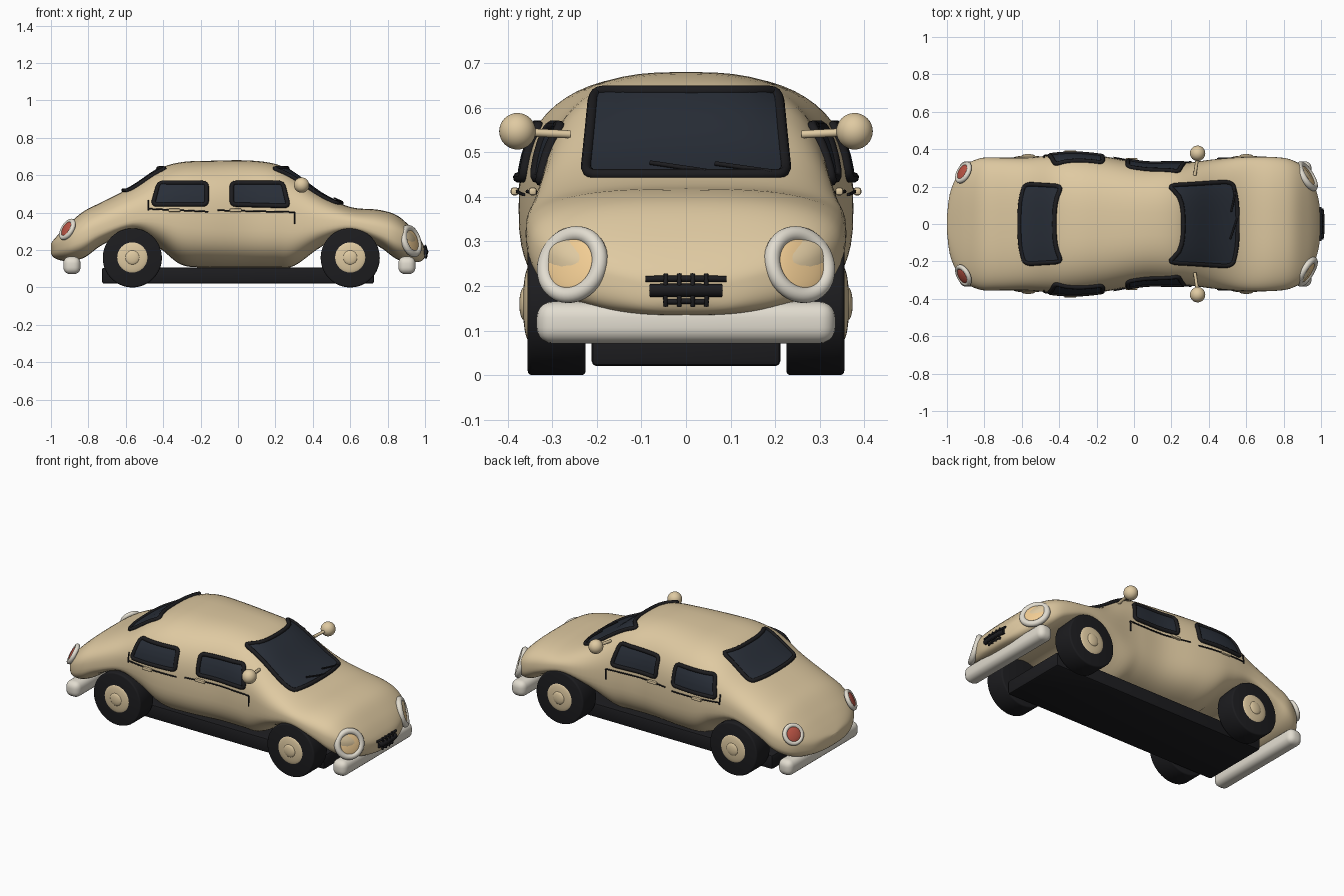
import bpy, math
from mathutils import Vector
from mathutils.bvhtree import BVHTree

if "Cube" in bpy.data.objects:
    bpy.data.objects.remove(bpy.data.objects["Cube"])


def material(name, rgb):
    m = bpy.data.materials.new(name)
    m.diffuse_color = (*rgb, 1)
    m.use_nodes = True
    m.node_tree.nodes["Principled BSDF"].inputs["Base Color"].default_value = m.diffuse_color
    return m


TAN = material("tan_paint", (0.74, 0.59, 0.36))
BLACK = material("black_rubber", (0.012, 0.012, 0.014))
GLASS = material("dark_glass", (0.022, 0.028, 0.04))
CREAM = material("cream_trim", (0.76, 0.72, 0.63))
LAMP = material("amber_lens", (0.9, 0.62, 0.3))
RED = material("red_lens", (0.5, 0.09, 0.06))


def mesh_object(name, verts, faces, mat):
    me = bpy.data.meshes.new(name)
    me.from_pydata(verts, [], faces)
    me.polygons.foreach_set("use_smooth", [True] * len(me.polygons))
    me.materials.append(mat)
    ob = bpy.data.objects.new(name, me)
    bpy.context.collection.objects.link(ob)
    return ob


def finish(name, mat, bevel=0, segments=4):
    ob = bpy.context.object
    ob.name = name
    ob.data.materials.append(mat)
    if bevel:
        bpy.ops.object.transform_apply(location=False, rotation=False, scale=True)
        b = ob.modifiers.new("bevel", 'BEVEL')
        b.width, b.segments, b.limit_method = bevel, segments, 'ANGLE'
        bpy.ops.object.modifier_apply(modifier="bevel")
    bpy.ops.object.shade_smooth_by_angle(angle=math.radians(35))
    return ob


def box(name, loc, size, mat, bevel, segments=4):
    bpy.ops.mesh.primitive_cube_add(size=1, location=loc)
    bpy.context.object.scale = size
    return finish(name, mat, bevel, segments)


def ball(name, loc, size, mat, normal=(0, 0, 1)):
    bpy.ops.mesh.primitive_uv_sphere_add(segments=32, ring_count=16, radius=1, location=loc,
                                         rotation=Vector(normal).to_track_quat('Z', 'Y').to_euler())
    bpy.context.object.scale = size
    return finish(name, mat)


def tube(name, pts, r, mat, closed=False):
    cu = bpy.data.curves.new(name, 'CURVE')
    cu.dimensions, cu.bevel_depth, cu.bevel_resolution, cu.use_fill_caps = '3D', r, 2, True
    sp = cu.splines.new('POLY')
    sp.points.add(len(pts) - 1)
    for p, co in zip(sp.points, pts):
        p.co = (*co, 1)
    sp.use_cyclic_u = closed
    cu.materials.append(mat)
    ob = bpy.data.objects.new(name, cu)
    bpy.context.collection.objects.link(ob)
    return ob


# Body shell: stations of x, half width, top z, widest z, bottom z
STATIONS = [
    (-1.0, .04, .235, .21, .18), (-.985, .16, .255, .21, .16), (-.95, .25, .295, .225, .145),
    (-.9, .315, .345, .24, .14), (-.82, .352, .41, .27, .16), (-.72, .355, .46, .31, .23),
    (-.565, .355, .54, .36, .29), (-.42, .37, .635, .38, .21), (-.3, .375, .67, .37, .12),
    (-.15, .36, .677, .36, .107), (.05, .325, .679, .35, .107), (.2, .325, .66, .35, .107),
    (.3, .33, .61, .34, .115), (.45, .348, .50, .33, .22), (.6, .358, .43, .335, .28),
    (.75, .358, .415, .30, .22), (.85, .34, .385, .27, .15), (.93, .28, .315, .245, .135),
    (.98, .16, .25, .215, .14), (1.0, .04, .205, .19, .165)]


def catmull(a, b, c, d, t):
    return [.5 * (2 * q + (r - p) * t + (2 * p - 5 * q + 4 * r - s) * t * t
                  + (3 * q - p - 3 * r + s) * t ** 3) for p, q, r, s in zip(a, b, c, d)]


ext = [STATIONS[0]] + STATIONS + [STATIONS[-1]]
rows = [catmull(*ext[i:i + 4], k / 5) for i in range(len(STATIONS) - 1) for k in range(5)]
rows.append(STATIONS[-1])
N, P = 64, 2 / 2.8
verts, faces = [], []
for x, w, top, mid, bot in rows:
    for j in range(N):
        c, s = math.cos(2 * math.pi * j / N), math.sin(2 * math.pi * j / N)
        h = top - mid if s > 0 else mid - bot
        verts.append((x, math.copysign(abs(c) ** P, c) * w, mid + math.copysign(abs(s) ** P, s) * h))
for i in range(len(rows) - 1):
    for j in range(N):
        k = (j + 1) % N
        faces.append((i * N + j, (i + 1) * N + j, (i + 1) * N + k, i * N + k)[::-1])
faces += [tuple(range(N))[::-1], tuple(range((len(rows) - 1) * N, len(rows) * N))]
mesh_object("body_shell", verts, faces, TAN)
TREE = BVHTree.FromPolygons(verts, faces)
VIEWS = {"left": (0, 1), "right": (0, -1), "front": (1, 1), "back": (1, -1)}


def project(view, a, z, lift):
    """Drop a flat (a, z) point onto the body from one side."""
    kind, s = VIEWS[view]
    d = Vector((0, -s, 0)) if kind == 0 else Vector((-s, 0, 0))
    o = Vector((a, 2 * s, z)) if kind == 0 else Vector((2 * s, a, z))
    p, n, _, _ = TREE.ray_cast(o, d)
    if p is None:
        p, n, _, _ = TREE.find_nearest(o + d * 1.8)
    return p + (n if n.dot(d) < 0 else -n) * lift


def trim(name, view, a, b, r, lift=.004, n=8):
    pts = [project(view, *Vector(a).lerp(Vector(b), i / n), lift) for i in range(n + 1)]
    return tube(name, pts, r, BLACK)


def window(name, view, quad):
    q = [Vector(c) for c in quad]
    n, grid = 14, []
    for i in range(n + 1):
        for j in range(n + 1):
            u, v = .02 + .96 * i / n, .02 + .96 * j / n
            grid.append(project(view, *q[0].lerp(q[1], u).lerp(q[3].lerp(q[2], u), v), .006))
    f = [(i * (n + 1) + j, (i + 1) * (n + 1) + j, (i + 1) * (n + 1) + j + 1, i * (n + 1) + j + 1)
         for i in range(n) for j in range(n)]
    if view in ("left", "back"):
        f = [t[::-1] for t in f]
    mesh_object(name + "_glass", grid, f, GLASS)
    rim = []
    for i in range(4):
        p, c, e = q[i - 1], q[i], q[(i + 1) % 4]
        s, t = c + (p - c).normalized() * .022, c + (e - c).normalized() * .022
        rim += [s.lerp(c, k / 4).lerp(c.lerp(t, k / 4), k / 4) for k in range(5)]
        end = e + (c - e).normalized() * .022
        rim += [t.lerp(end, k / 10) for k in range(1, 10)]
    tube(name + "_frame", [project(view, *p, .004) for p in rim], .012, BLACK, True)


# Windows
window("windshield", "front", [(-.225, .447), (.225, .447), (.205, .634), (-.205, .634)])
window("rear_window", "back", [(-.213, .515), (.213, .515), (.202, .633), (-.202, .633)])
for side in ("left", "right"):
    window(side + "_rear_door_window", side,
           [(-.455, .443), (-.168, .443), (-.168, .557), (-.422, .557)])
    window(side + "_front_door_window", side,
           [(-.034, .443), (.27, .435), (.238, .557), (-.034, .557)])
    # Door seams
    trim(side + "_rear_seam", side, (-.48, .42), (-.16, .405), .004)
    trim(side + "_rear_seam_post", side, (-.48, .41), (-.48, .465), .004)
    trim(side + "_front_seam", side, (-.11, .412), (.305, .402), .004)
    trim(side + "_front_seam_post", side, (.305, .402), (.305, .34), .004)
    # Door handles
    for hx, part in ((-.34, "rear"), (-.015, "front")):
        p = project(side, hx, .412, .01)
        box(f"{side}_{part}_handle", p, (.065, .018, .018), TAN, .006, 2)

# Wipers
trim("wiper_a", "front", (-.08, .466), (.045, .447), .005, .012)
trim("wiper_b", "front", (.065, .464), (.19, .446), .005, .012)

# Grille bars and slats
for z, w, r in ((.215, .09, .007), (.19, .08, .015), (.166, .05, .006)):
    trim("grille_bar", "front", (-w, z), (w, z), r)
for y in (-.045, -.015, .015, .045):
    trim("grille_slat", "front", (y, .158), (y, .224), .005, .008)

# Underbody and bumpers
box("chassis", (0, 0, .063), (1.455, .424, .086), BLACK, .012, 2)
for name, x in (("front_bumper", .903), ("rear_bumper", -.888)):
    box(name, (x, 0, .118), (.092, .67, .094), CREAM, .036, 5)

for s, side in ((1, "left"), (-1, "right")):
    # Wheels
    for x, part in ((.6, "front"), (-.565, "rear")):
        name = f"{side}_{part}"
        bpy.ops.mesh.primitive_cylinder_add(vertices=64, radius=.158, depth=.13,
                                            location=(x, s * .29, .158), rotation=(math.pi / 2, 0, 0))
        finish(name + "_tyre", BLACK, .009, 3)
        ball(name + "_hub", (x, s * .352, .16), (.083, .083, .014), TAN, (0, s, 0))
        ball(name + "_hubcap", (x, s * .362, .16), (.038, .038, .012), TAN, (0, s, 0))
    # Head and tail lights
    for part, loc, n, r, t, lens in (
            ("headlight", (.925, s * .255, .248), (1, s * .6, .33), .071, .018, LAMP),
            ("taillight", (-.912, s * .275, .31), (-1, s * .55, .6), .05, .013, RED)):
        bpy.ops.mesh.primitive_torus_add(major_segments=48, minor_segments=16, location=loc,
                                         rotation=Vector(n).to_track_quat('Z', 'Y').to_euler(),
                                         major_radius=r, minor_radius=t)
        finish(f"{side}_{part}_ring", CREAM)
        ball(f"{side}_{part}_lens", loc, (r, r, .016), lens, n)
    # Mirrors
    ball(side + "_mirror", (.34, s * .378, .547), (.041, .041, .041), TAN)
    tube(side + "_mirror_stalk", [(.325, s * .26, .54), (.34, s * .36, .545)], .009, TAN)
